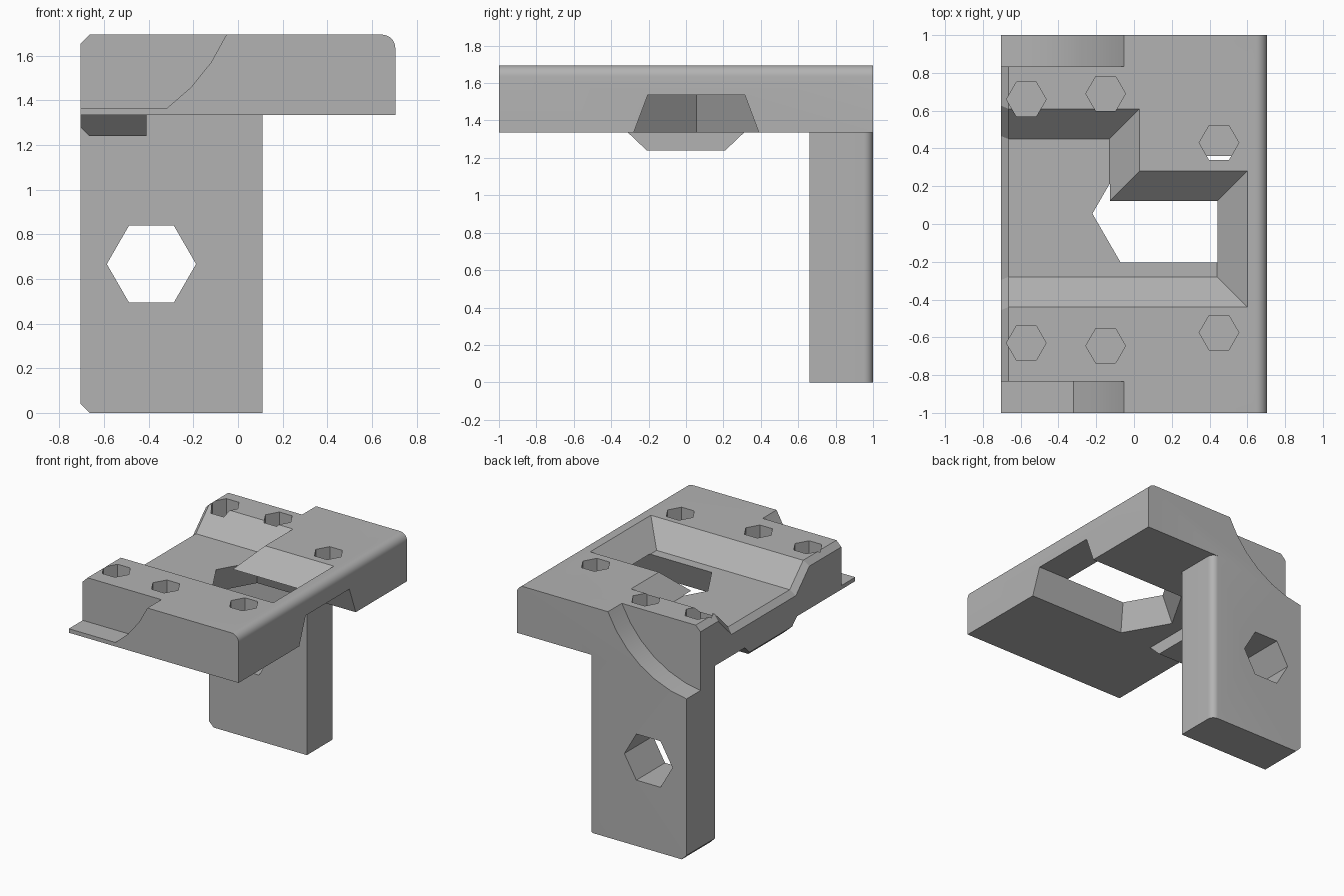
import bpy
import bmesh
import math
from mathutils import Vector

if "Cube" in bpy.data.objects:
    bpy.data.objects.remove(bpy.data.objects["Cube"], do_unlink=True)

W = 0.705                      # half width of the plate
TOP, FLOOR, BASE = 1.695, 1.535, 1.335
CH = 0.04                      # chamfer size

grey = bpy.data.materials.new("plain_grey")
grey.use_nodes = True
grey.diffuse_color = (0.45, 0.45, 0.45, 1)
grey.node_tree.nodes["Principled BSDF"].inputs["Base Color"].default_value = grey.diffuse_color


def loft(name, ring_a, ring_b):
    """Closed solid between two rings of equal length."""
    bm = bmesh.new()
    a = [bm.verts.new(p) for p in ring_a]
    b = [bm.verts.new(p) for p in ring_b]
    bm.faces.new(a)
    bm.faces.new(b)
    for i in range(len(a)):
        j = (i + 1) % len(a)
        bm.faces.new((a[i], a[j], b[j], b[i]))
    bmesh.ops.recalc_face_normals(bm, faces=bm.faces)
    mesh = bpy.data.meshes.new(name)
    bm.to_mesh(mesh)
    bm.free()
    obj = bpy.data.objects.new(name, mesh)
    bpy.context.collection.objects.link(obj)
    return obj


def prism(name, profile, axis, lo, hi):
    """Extrude a 2D profile along the x, y or z axis."""
    def place(p, t):
        return {"x": (t, p[0], p[1]), "y": (p[0], t, p[1]), "z": (p[0], p[1], t)}[axis]
    return loft(name, [place(p, lo) for p in profile], [place(p, hi) for p in profile])


def arc(cx, cy, r, a0, a1, steps):
    return [(cx + r * math.cos(math.radians(a0 + (a1 - a0) * i / steps)),
             cy + r * math.sin(math.radians(a0 + (a1 - a0) * i / steps)))
            for i in range(steps + 1)]


def hexagon(cx, cy, r):
    return arc(cx, cy, r, 0, 300, 5)


def combine(target, other, operation):
    """Boolean one solid into another and discard the tool solid."""
    mod = target.modifiers.new("combine", "BOOLEAN")
    mod.operation = operation
    mod.solver = "EXACT"
    mod.object = other
    bpy.context.view_layer.update()
    graph = bpy.context.evaluated_depsgraph_get()
    mesh = bpy.data.meshes.new_from_object(target.evaluated_get(graph))
    target.modifiers.clear()
    target.data = mesh
    bpy.data.objects.remove(other, do_unlink=True)


# Plate with one rounded and one chamfered long edge
R = 0.06
plate = prism("bracket_body",
              [(-W, BASE), (W, BASE)] + arc(W - R, TOP - R, R, 0, 90, 8)
              + [(CH - W, TOP), (-W, TOP - CH)], "y", -1, 1)

# Leg with a rounded rear corner
R = 0.05
leg = prism("leg", [(-W, 0.66), (0.11, 0.66)] + arc(0.11 - R, 1 - R, R, 0, 90, 8)
            + [(-W, 1)], "z", 0, 1.40)

# Tapered rib under the plate
rib = prism("rib", [(-0.31, 1.40), (-0.31, BASE), (-0.21, 1.24), (0.21, 1.24),
                    (0.31, BASE), (0.31, 1.40)], "x", -W, -0.41)

# Chamfer the lower outer edges of the leg and the rib
for part, z in ((leg, 0), (rib, 1.24)):
    edge = CH - W
    corner = prism("corner_cutter", [(edge - 0.13, z + 0.13), (edge + 0.1, z - 0.1),
                                     (edge - 0.13, z - 0.1)], "y", -2, 2)
    combine(part, corner, "DIFFERENCE")

combine(plate, leg, "UNION")
combine(plate, rib, "UNION")


# Stepped pocket with 45 degree walls
def pocket_ring(d, z):
    return [(-0.69, -0.28 - d, z), (0.44 + d, -0.28 - d, z), (0.44 + d, 0.12 + d, z),
            (-0.13 + d, 0.12 + d, z), (-0.13 + d, 0.45 + d, z), (-0.69, 0.45 + d, z)]


combine(plate, loft("pocket_cutter", pocket_ring(0, FLOOR), pocket_ring(0.2, FLOOR + 0.2)),
        "DIFFERENCE")


# Chamfered mouth where the pocket leaves the side
def mouth_ring(x, e):
    low, high = e * math.tan(math.radians(22.5)), 0.2 + e * math.sqrt(2)
    return [(x, -0.28 - low, FLOOR - e), (x, 0.45 + low, FLOOR - e),
            (x, 0.45 + high, FLOOR + 0.2), (x, -0.28 - high, FLOOR + 0.2)]


combine(plate, loft("mouth_cutter", mouth_ring(CH - W, 0), mouth_ring(-W - CH, 2 * CH)),
        "DIFFERENCE")


# Tapered channel underneath, half a hexagon at its inner end
def channel_ring(z):
    h = 0.335 - 0.375 * (z - BASE)
    cx, cy, t = 0.08, 0.055, math.sqrt(3)
    return [(cx - 2 * h / t, cy, z), (cx - h / t, cy + h, z), (1, cy + h, z),
            (1, cy - h, z), (cx - h / t, cy - h, z)]


combine(plate, loft("channel_cutter", channel_ring(BASE - 0.05), channel_ring(FLOOR + 0.002)),
        "DIFFERENCE")

# Blind hexagonal holes in the top
for x, y in ((-0.57, 0.66), (-0.15, 0.69), (0.45, 0.43),
             (-0.57, -0.63), (-0.15, -0.645), (0.45, -0.575)):
    combine(plate, prism("hole_cutter", hexagon(x, y, 0.105), "z", 1.415, 2), "DIFFERENCE")

# Hexagonal hole through the leg
combine(plate, prism("leg_hole_cutter", hexagon(-0.388, 0.667, 0.2), "y", 0.5, 1.2),
        "DIFFERENCE")

# Curved corner reliefs: the front one stops on a thin flange, the rear one runs into the leg
curve = [Vector((-0.052, TOP))]
for angle in (61, 51, 41, 31, 21, 11):
    a = math.radians(angle)
    curve.append(curve[-1] - 0.143 * Vector((math.cos(a), math.sin(a))))
start = curve[0] + Vector((0.03, 0.065))
front = [start] + curve[:4] + [Vector((-1, curve[3].y)), Vector((-1, start.y))]
rear = [start] + curve + [Vector((-1, curve[-1].y - 0.03)), Vector((-1, start.y))]
for profile, lo, hi in ((front, -1.1, -0.835), (rear, 0.835, 1.1)):
    combine(plate, prism("relief_cutter", profile, "y", lo, hi), "DIFFERENCE")

# Clean up, colour and shade
bm = bmesh.new()
bm.from_mesh(plate.data)
bmesh.ops.remove_doubles(bm, verts=bm.verts, dist=0.0002)
bmesh.ops.dissolve_limit(bm, angle_limit=0.005, verts=bm.verts, edges=bm.edges)
bm.to_mesh(plate.data)
bm.free()
plate.data.materials.clear()
plate.data.materials.append(grey)
for face in plate.data.polygons:
    face.material_index = 0
bpy.ops.object.select_all(action="DESELECT")
plate.select_set(True)
bpy.context.view_layer.objects.active = plate
bpy.ops.object.shade_smooth_by_angle(angle=math.radians(25))
